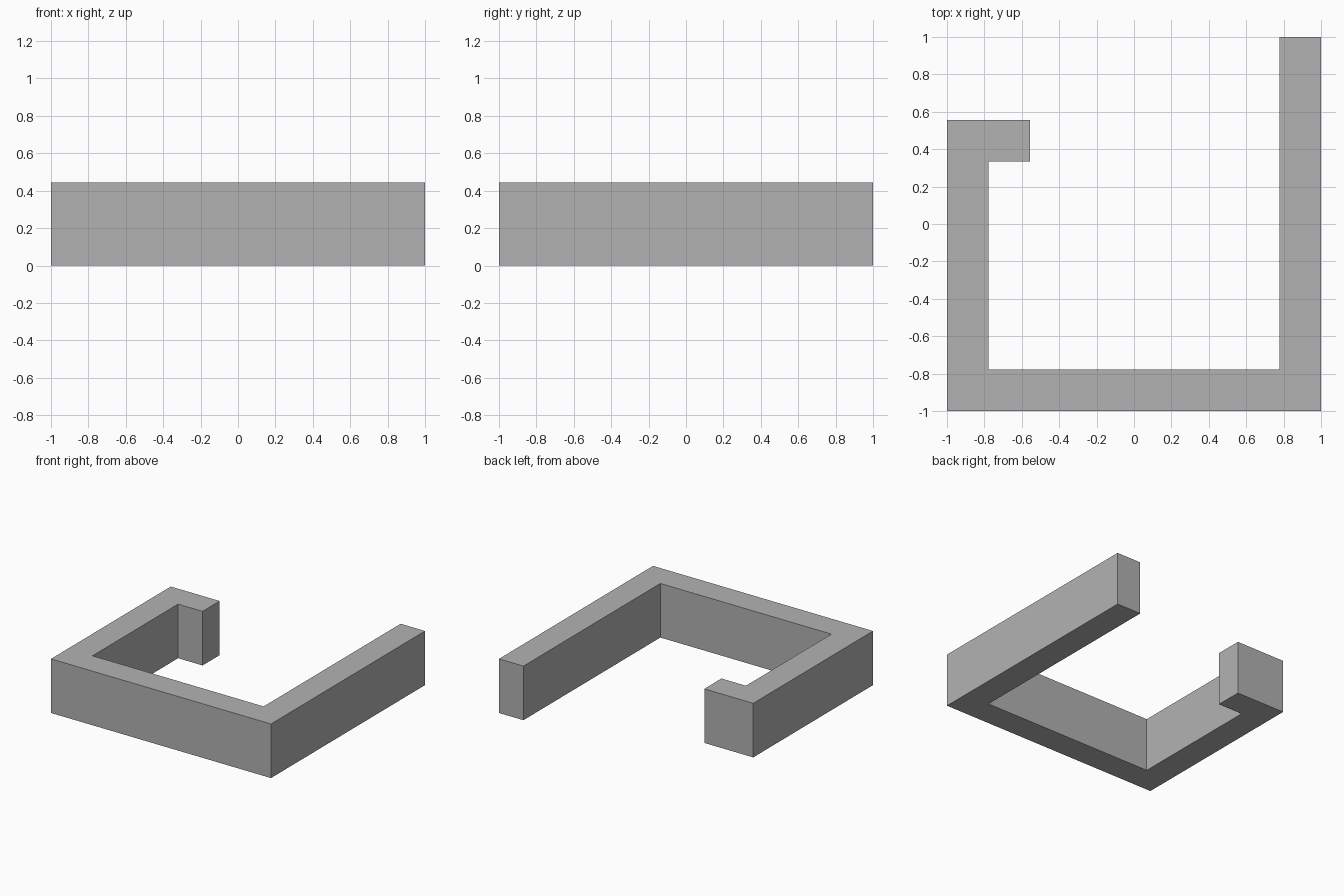
import bpy
import bmesh

cube = bpy.data.objects.get("Cube")
if cube:
    bpy.data.objects.remove(cube, do_unlink=True)

# Plan module: nine units across the full width
U = 2 / 9
HEIGHT = 2 * U

grey = bpy.data.materials.new("plain_grey")
grey.use_nodes = True
colour = (0.448, 0.448, 0.448, 1)
grey.diffuse_color = colour
grey.node_tree.nodes["Principled BSDF"].inputs["Base Color"].default_value = colour

# Plan outline: long left arm, front wall, shorter right arm with a hooked end
outline = [(0, 0), (9, 0), (9, 9), (8, 9), (8, 1), (1, 1),
           (1, 6), (2, 6), (2, 7), (0, 7)]

bm = bmesh.new()
base = bm.faces.new([bm.verts.new((x * U - 1, y * U - 1, 0)) for x, y in outline])
walls = bmesh.ops.extrude_face_region(bm, geom=[base], use_keep_orig=True)
top = [v for v in walls["geom"] if isinstance(v, bmesh.types.BMVert)]
bmesh.ops.translate(bm, verts=top, vec=(0, 0, HEIGHT))
bmesh.ops.recalc_face_normals(bm, faces=bm.faces)

mesh = bpy.data.meshes.new("hooked_wall")
bm.to_mesh(mesh)
bm.free()
mesh.materials.append(grey)
bpy.context.collection.objects.link(bpy.data.objects.new("hooked_wall", mesh))
